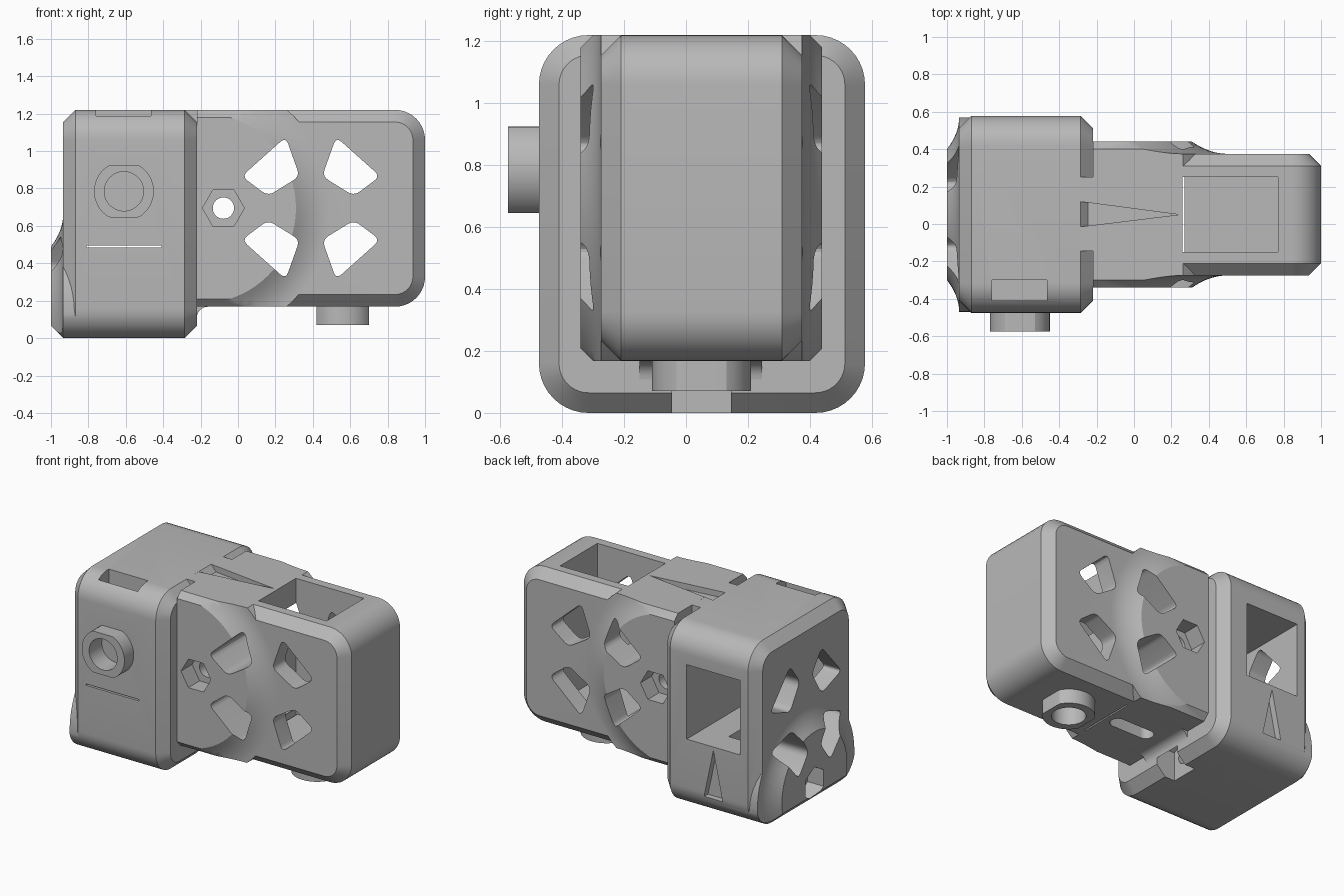
import bpy, bmesh, math

if "Cube" in bpy.data.objects:
    bpy.data.objects.remove(bpy.data.objects["Cube"])

grey = bpy.data.materials.new("plain_grey")
grey.use_nodes = True
COLOUR = (0.48, 0.48, 0.48, 1)
grey.diffuse_color = COLOUR
grey.node_tree.nodes["Principled BSDF"].inputs["Base Color"].default_value = COLOUR

MID = 0.05       # shared centre line in y
AXLE = 0.695     # centre height of the side case
CH = 0.065       # chamfer width


# ---- shape helpers ----
def loft(name, axis, rings):
    """Skin a list of (depth, 2D ring) along an axis."""
    place = {"x": lambda d, p: (d, p[0], p[1]),
             "y": lambda d, p: (p[0], d, p[1]),
             "z": lambda d, p: (p[0], p[1], d)}[axis]
    bm = bmesh.new()
    loops = [[bm.verts.new(place(d, p)) for p in ring] for d, ring in rings]
    for a, b in zip(loops, loops[1:]):
        for i in range(len(a)):
            j = (i + 1) % len(a)
            bm.faces.new((a[i], a[j], b[j], b[i]))
    bm.faces.new(loops[0])
    bm.faces.new(loops[-1])
    bmesh.ops.recalc_face_normals(bm, faces=bm.faces)
    mesh = bpy.data.meshes.new(name)
    bm.to_mesh(mesh)
    bm.free()
    mesh.materials.append(grey)
    obj = bpy.data.objects.new(name, mesh)
    bpy.context.collection.objects.link(obj)
    return obj


def prism(axis, d0, d1, ring, name="helper"):
    return loft(name, axis, [(d0, ring), (d1, ring)])


def box(x0, x1, y0, y1, z0, z1):
    return prism("z", z0, z1, [(x0, y0), (x1, y0), (x1, y1), (x0, y1)])


def circle(cu, cv, r, n=48, flat=None):
    """Regular ring; flat clamps its second coordinate into two flats."""
    pts = []
    for i in range(n):
        a = math.tau * i / n
        v = r * math.sin(a)
        if flat:
            v = max(-flat, min(flat, v))
        pts.append((cu + r * math.cos(a), cv + v))
    return pts


def round_rect(u0, u1, v0, v1, r, inset=0, n=10):
    pts = []
    for k, (u, v) in enumerate([(u1 - r, v1 - r), (u0 + r, v1 - r),
                                (u0 + r, v0 + r), (u1 - r, v0 + r)]):
        for i in range(n + 1):
            a = math.pi / 2 * (k + i / n)
            pts.append((u + (r - inset) * math.cos(a), v + (r - inset) * math.sin(a)))
    return pts


def chamfered(name, axis, d0, d1, c, *rect):
    small, full = round_rect(*rect, inset=c), round_rect(*rect)
    return loft(name, axis, [(d0, small), (d0 + c, full), (d1 - c, full), (d1, small)])


def soften(poly, cut=0.04, n=5):
    """Round the corners of a polygon."""
    out = []
    for i, p in enumerate(poly):
        ends = []
        for q in (poly[i - 1], poly[(i + 1) % len(poly)]):
            k = cut / math.dist(p, q)
            ends.append([p[m] + (q[m] - p[m]) * k for m in (0, 1)])
        for j in range(n + 1):
            t = j / n
            out.append(tuple((1 - t) ** 2 * ends[0][m] + 2 * t * (1 - t) * p[m]
                             + t * t * ends[1][m] for m in (0, 1)))
    return out


def flare(r0, r1, d0, d1, cu, cv, n=8):
    """Rings of a concave skirt, from the flat disc at d0 down to d1."""
    return [(d1 + (d0 - d1) * (1 - i / n) ** 2,
             circle(cu, cv, r0 + (r1 - r0) * i / n, 72)) for i in range(n + 1)]


def combine(obj, other, operation):
    mod = obj.modifiers.new("cut", "BOOLEAN")
    mod.operation, mod.object, mod.solver = operation, other, "EXACT"
    dg = bpy.context.evaluated_depsgraph_get()
    dg.update()
    mesh = bpy.data.meshes.new_from_object(obj.evaluated_get(dg))
    obj.modifiers.clear()
    obj.data = mesh
    bpy.data.objects.remove(other)


def add(obj, *others):
    for o in others:
        combine(obj, o, "UNION")


def cut(obj, *others):
    for o in others:
        combine(obj, o, "DIFFERENCE")


# one vent; the others are mirror copies (along the case, across the case)
VENT = [(0.02, 0.17), (0.255, 0.38), (0.33, 0.17), (0.16, 0.065)]


def vents():
    for mirror in (False, True):
        for side in (1, -1):
            yield soften([(0.78 - u if mirror else u, side * v) for u, v in VENT])


# ---- side case ----
side = chamfered("side_case", "y", MID - 0.325, MID + 0.325, CH, -0.6, 1.0, 0.168, 1.22, 0.16)
front = flare(0.51, 0.70, MID - 0.39, MID - 0.325, -0.2, AXLE)
back = flare(0.51, 0.70, MID + 0.39, MID + 0.325, -0.2, AXLE)
bulge = loft("bulge", "y", front + back[::-1])
combine(bulge, chamfered("clip", "y", MID - 0.39, MID + 0.39, 0.04,
                         -0.6, 1.0, 0.168, 1.22, 0.16), "INTERSECT")
add(side, bulge)
combine(side, box(-0.22, 1.2, -0.8, 0.8, 0, 1.5), "INTERSECT")

# bridge over the joint, fillet under it, and the bottom boss
fillet = [(-0.22 + 0.06 * (1 - math.cos(t * math.pi / 12)),
           0.168 - 0.06 * (1 - math.sin(t * math.pi / 12))) for t in range(7)]
boss = circle(MID, 0.56, 0.16, flat=0.14)
add(side,
    box(-0.32, -0.1, -0.145, 0.25, 1.08, 1.2198),
    prism("y", -0.15, 0.245, [(-0.22, 0.22)] + fillet + [(-0.16, 0.22)]),
    prism("z", 0.07, 0.25, [(v, u) for u, v in boss]))

# pocket, slit, vents, axle hole with hexagon seats, arrow and slot
cut(side,
    box(0.268, 0.77, -0.15, 0.25, 0.30, 1.4),
    box(0.26, 0.27, -0.15, 0.25, 0, 1.4),
    prism("z", 0, 0.20, circle(0.56, MID, 0.105)),
    prism("y", -0.8, 0.8, circle(-0.078, AXLE, 0.057)),
    prism("y", -0.8, MID - 0.27, circle(-0.078, AXLE, 0.112, 6)),
    prism("y", MID + 0.27, 0.8, circle(-0.078, AXLE, 0.112, 6)),
    prism("z", 1.18, 1.4, [(-0.29, -0.015), (0.24, MID), (-0.29, 0.12)]),
    prism("z", 0, 0.25, round_rect(-0.1, 0.22, 0.0, 0.1, 0.049)))
cut(side, *[prism("y", -0.8, 0.8, [(u, AXLE + v) for u, v in ring]) for ring in vents()])

# ---- upright case ----
upright = chamfered("upright_case", "x", -0.935, -0.22, CH, -0.475, 0.578, 0, 1.22, 0.16)
swell = flare(0.35, 0.52, -1.0, -0.935, MID, 0.14)
dome = loft("dome", "x", swell + [(-0.8, swell[-1][1])])
combine(dome, chamfered("clip", "x", -1.0, -0.3, CH, -0.475, 0.578, 0, 1.22, 0.16), "INTERSECT")
add(upright, dome, prism("y", -0.575, -0.42, circle(-0.61, 0.785, 0.16, flat=0.14)))

# pocket from the back, slit, boss bore, top slot, arrow, axle hole and its seats
hexagon = [(v, u) for u, v in circle(0.14, MID, 0.112, 6)]
cut(upright,
    box(-0.81, -0.41, -0.34, 0.8, 0.492, 0.99),
    box(-0.81, -0.41, -0.8, 0.8, 0.485, 0.495),
    prism("y", -0.8, -0.44, circle(-0.61, 0.785, 0.105)),
    box(-0.76, -0.465, -0.41, -0.30, 1.06, 1.4),
    prism("y", 0.535, 0.8, [(-0.68, 0.13), (-0.61, 0.46), (-0.54, 0.13)]),
    prism("x", -1.2, 0, circle(MID, 0.14, 0.057)),
    prism("x", -1.2, -0.88, hexagon),
    prism("x", -0.36, 0, hexagon),
    box(-0.36, 0, -0.045, 0.145, -0.1, 0.15))
cut(upright, *[prism("x", -1.2, -0.6, [(MID + v, u + 0.22) for u, v in ring])
               for ring in vents()])

# ---- shading ----
bpy.ops.object.select_all(action="DESELECT")
for obj in (side, upright):
    obj.select_set(True)
    bpy.context.view_layer.objects.active = obj
bpy.ops.object.shade_smooth_by_angle(angle=math.radians(25))
